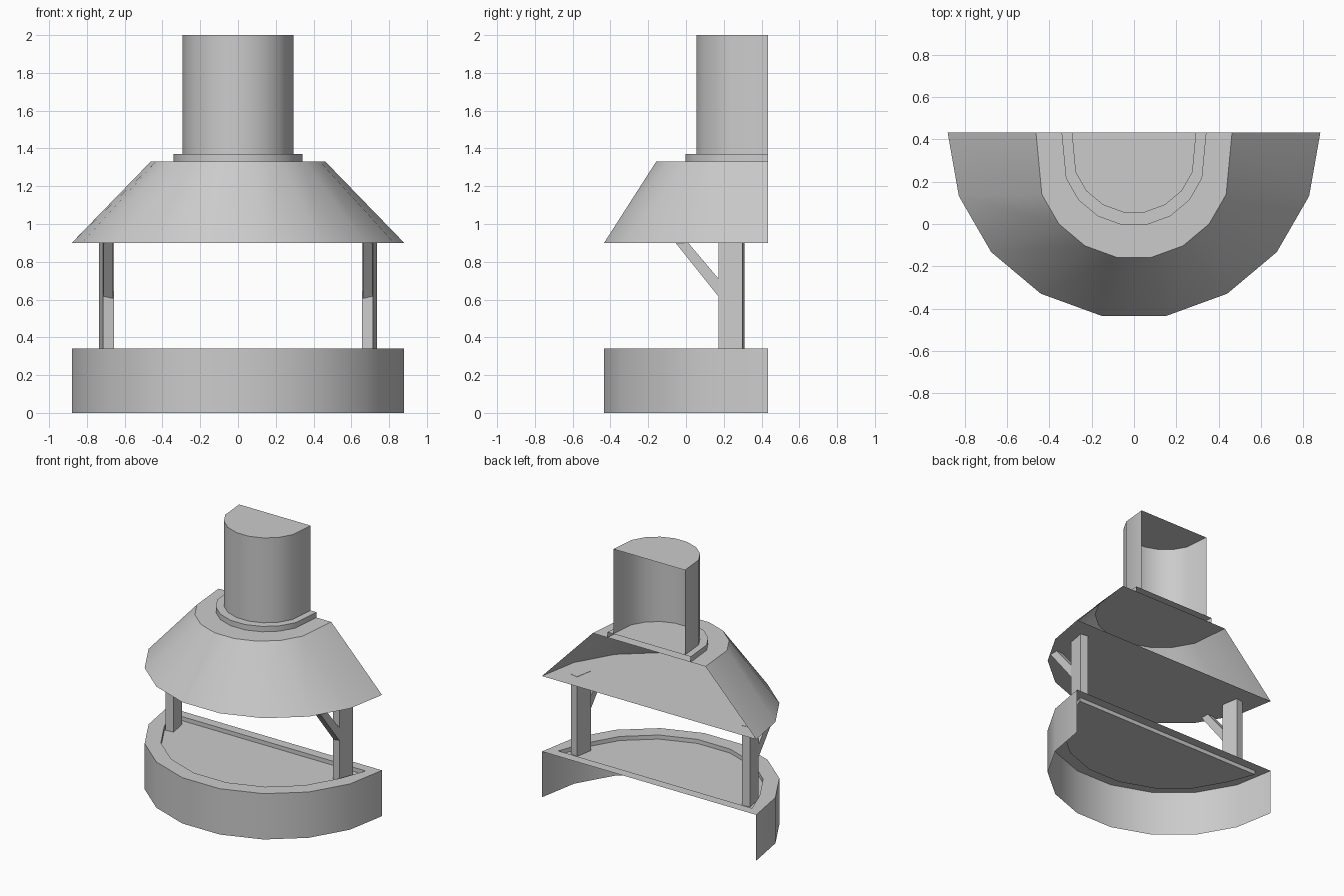
import bpy, bmesh, math
from mathutils import Matrix, Vector

if "Cube" in bpy.data.objects:
    bpy.data.objects.remove(bpy.data.objects["Cube"])

BACK = 0.433


def finish(name, bm, smooth=True):
    mesh = bpy.data.meshes.new(name)
    bm.to_mesh(mesh)
    bm.free()
    ob = bpy.data.objects.new(name, mesh)
    bpy.context.collection.objects.link(ob)
    if smooth:
        bpy.ops.object.select_all(action='DESELECT')
        ob.select_set(True)
        bpy.context.view_layer.objects.active = ob
        bpy.ops.object.shade_smooth_by_angle(angle=math.radians(30))
    return ob


def half_ring(r, z, off=0.0):
    """Nine-segment half circle, pushed forward, with its ends on the back plane."""
    pts = []
    for i in range(10):
        a = math.radians(20 * i)
        y = BACK if i in (0, 9) else BACK - off - r * math.sin(a)
        pts.append((-r * math.cos(a), y, z))
    return pts


def half_shell(low, high, floor=False):
    """Wall between two half rings, open at the back, with a top cap."""
    bm = bmesh.new()
    a = [bm.verts.new(p) for p in low]
    b = [bm.verts.new(p) for p in high]
    for i in range(9):
        bm.faces.new((a[i], a[i + 1], b[i + 1], b[i]))
    top = bm.faces.new(b)
    if floor:
        bm.faces.new(a[::-1])
    bm.normal_update()
    return bm, top


# Hearth base with a shallow recessed floor
bm, top = half_shell(half_ring(0.88, 0), half_ring(0.88, 0.34))
bmesh.ops.inset_individual(bm, faces=[top], thickness=0.11)
bmesh.ops.inset_individual(bm, faces=[top], thickness=0.0005)
for v in top.verts:
    v.co.z -= 0.03
finish("hearth_base", bm)

# Sloping hood, collar and chimney
bm, _ = half_shell(half_ring(0.88, 0.9), half_ring(0.463, 1.33, 0.135), floor=True)
finish("hood", bm)
bm, _ = half_shell(half_ring(0.342, 1.33, 0.1), half_ring(0.342, 1.37, 0.1))
finish("chimney_collar", bm)
bm, _ = half_shell(half_ring(0.294, 1.37, 0.088), half_ring(0.294, 2.0, 0.088))
finish("chimney", bm)

# Posts and diagonal braces on both sides
BRACE = [(0.185, 0.60), (0.185, 0.695), (0.012, 0.9), (-0.055, 0.9)]
for side, s in (("left", -1), ("right", 1)):
    bm = bmesh.new()
    bmesh.ops.create_cube(bm, size=1, matrix=(
        Matrix.Translation((s * 0.696, 0.24, 0.606))
        @ Matrix.Rotation(math.radians(-10 * s), 4, 'Z')
        @ Matrix.Diagonal((0.06, 0.13, 0.592, 1))))
    finish(side + "_post", bm, False)

    bm = bmesh.new()
    face = bm.faces.new([bm.verts.new((s * 0.661, y, z)) for y, z in BRACE])
    ext = bmesh.ops.extrude_face_region(bm, geom=[face], use_keep_orig=True)
    bmesh.ops.translate(bm, vec=Vector((s * 0.052, 0, 0)),
                        verts=[g for g in ext["geom"] if isinstance(g, bmesh.types.BMVert)])
    bmesh.ops.recalc_face_normals(bm, faces=bm.faces)
    finish(side + "_brace", bm, False)
